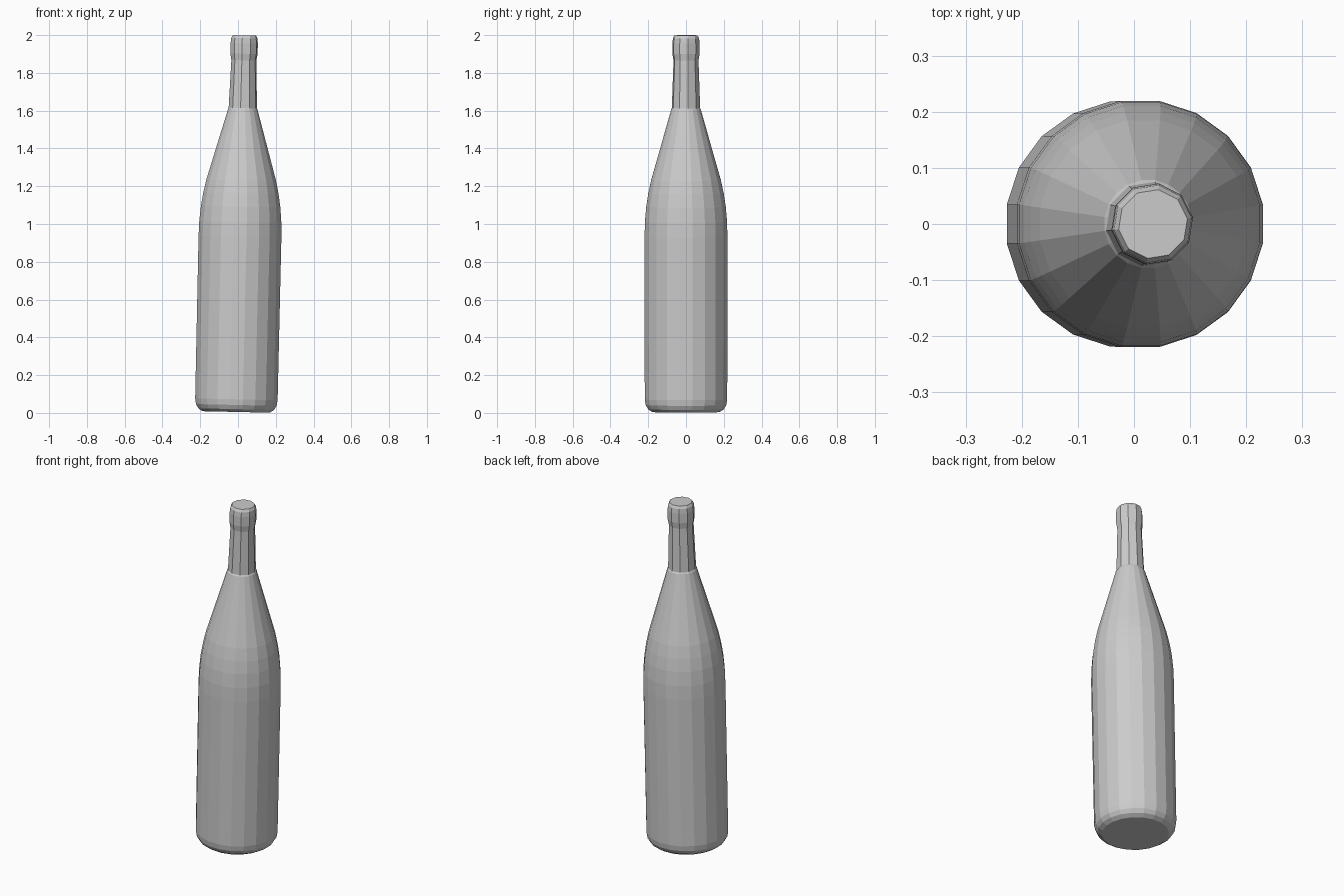
import bpy, bmesh, math
from mathutils import Matrix

if "Cube" in bpy.data.objects:
    bpy.data.objects.remove(bpy.data.objects["Cube"])

SEG = 20
# (radius, height) rings; the neck and lip rings are ten-sided
BODY = [(0.180, 0.003), (0.203, 0.018), (0.216, 0.040), (0.221, 0.070), (0.222, 0.930),
        (0.220, 1.010), (0.213, 1.090), (0.202, 1.160), (0.187, 1.230), (0.079, 1.605)]
NECK = [(0.076, 1.612), (0.067, 1.865), (0.073, 1.900), (0.073, 1.955), (0.070, 1.982), (0.062, 1.997)]

bm = bmesh.new()


def ring(r, z, ten_sided):
    verts = []
    for i in range(SEG):
        a = 2 * math.pi * (i + 0.5) / SEG
        k = r * math.cos(2 * math.pi / SEG) if ten_sided and i % 2 else r
        verts.append(bm.verts.new((k * math.cos(a), k * math.sin(a), z)))
    return verts


# Body, shoulder, neck and lip as one closed skin
rings = [ring(r, z, False) for r, z in BODY] + [ring(r, z, True) for r, z in NECK]
for lo, hi in zip(rings, rings[1:]):
    for i in range(SEG):
        j = (i + 1) % SEG
        bm.faces.new((lo[i], lo[j], hi[j], hi[i]))
bm.faces.new(rings[0][::-1])
bm.faces.new(rings[-1])

# Slight lean of the whole bottle towards +x
bmesh.ops.transform(bm, verts=bm.verts,
                    matrix=Matrix.Translation((-0.010, 0, 0.002)) @ Matrix.Rotation(0.0220, 4, 'Y'))
bmesh.ops.recalc_face_normals(bm, faces=bm.faces)

mesh = bpy.data.meshes.new("bottle")
bm.to_mesh(mesh)
bm.free()
bottle = bpy.data.objects.new("bottle", mesh)
bpy.context.collection.objects.link(bottle)
